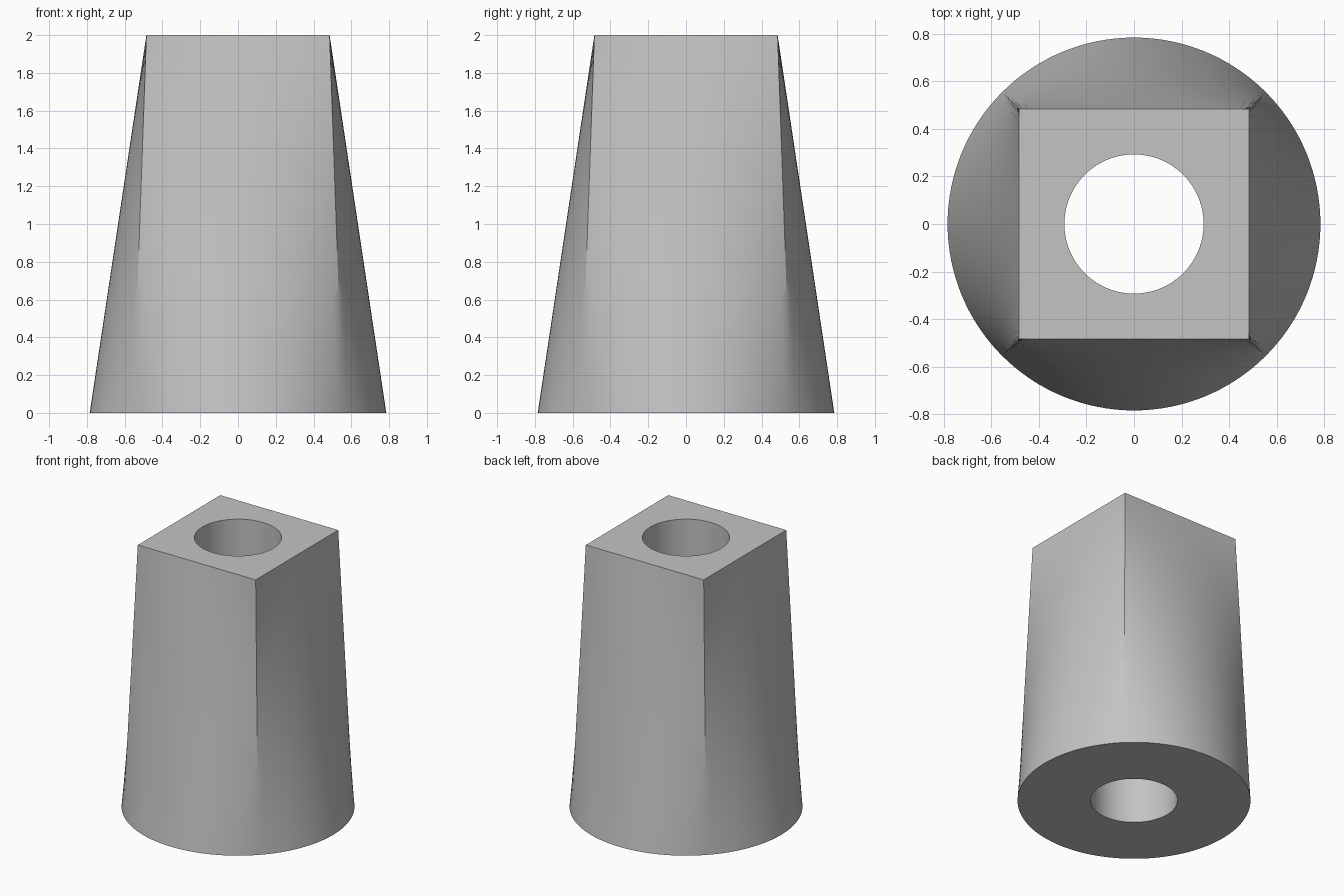
import bpy
import bmesh
from math import sin, cos, pi, radians

cube = bpy.data.objects.get("Cube")
if cube:
    bpy.data.objects.remove(cube, do_unlink=True)

HEIGHT, BASE_R, HALF_TOP, BORE_R = 2.0, 0.785, 0.485, 0.293
SEGMENTS, ROWS = 128, 32

grey = bpy.data.materials.new("plain grey")
grey.use_nodes = True
colour = (0.55, 0.55, 0.55, 1)
grey.diffuse_color = colour
grey.node_tree.nodes["Principled BSDF"].inputs["Base Color"].default_value = colour


def circle_point(i, radius):
    a = 2 * pi * i / SEGMENTS - pi / 4
    return radius * cos(a), radius * sin(a)


def square_point(i):
    side, step = divmod(i, SEGMENTS // 4)
    x, y = HALF_TOP, HALF_TOP * (8 * step / SEGMENTS - 1)
    for _ in range(side):
        x, y = -y, x
    return x, y


bm = bmesh.new()


def ring(points, z):
    return [bm.verts.new((x, y, z)) for x, y in points]


circle = [circle_point(i, BASE_R) for i in range(SEGMENTS)]
square = [square_point(i) for i in range(SEGMENTS)]
bore = [circle_point(i, BORE_R) for i in range(SEGMENTS)]

# Ruled outer wall from round base to square top, then the bore
rings = [ring(bore, 0)]
for row in range(ROWS + 1):
    t = row / ROWS
    blend = [(c[0] + (s[0] - c[0]) * t, c[1] + (s[1] - c[1]) * t)
             for c, s in zip(circle, square)]
    rings.append(ring(blend, HEIGHT * t))
rings.append(ring(bore, HEIGHT))

# Join each ring to the next, closing back through the bore
for lower, upper in zip(rings, rings[1:] + rings[:1]):
    for i in range(SEGMENTS):
        j = (i + 1) % SEGMENTS
        bm.faces.new((lower[i], lower[j], upper[j], upper[i]))
bmesh.ops.recalc_face_normals(bm, faces=bm.faces[:])

mesh = bpy.data.meshes.new("tapered_block")
bm.to_mesh(mesh)
bm.free()
mesh.materials.append(grey)
block = bpy.data.objects.new("tapered_block", mesh)
bpy.context.collection.objects.link(block)

bpy.ops.object.select_all(action="DESELECT")
block.select_set(True)
bpy.context.view_layer.objects.active = block
bpy.ops.object.shade_smooth_by_angle(angle=radians(25))
